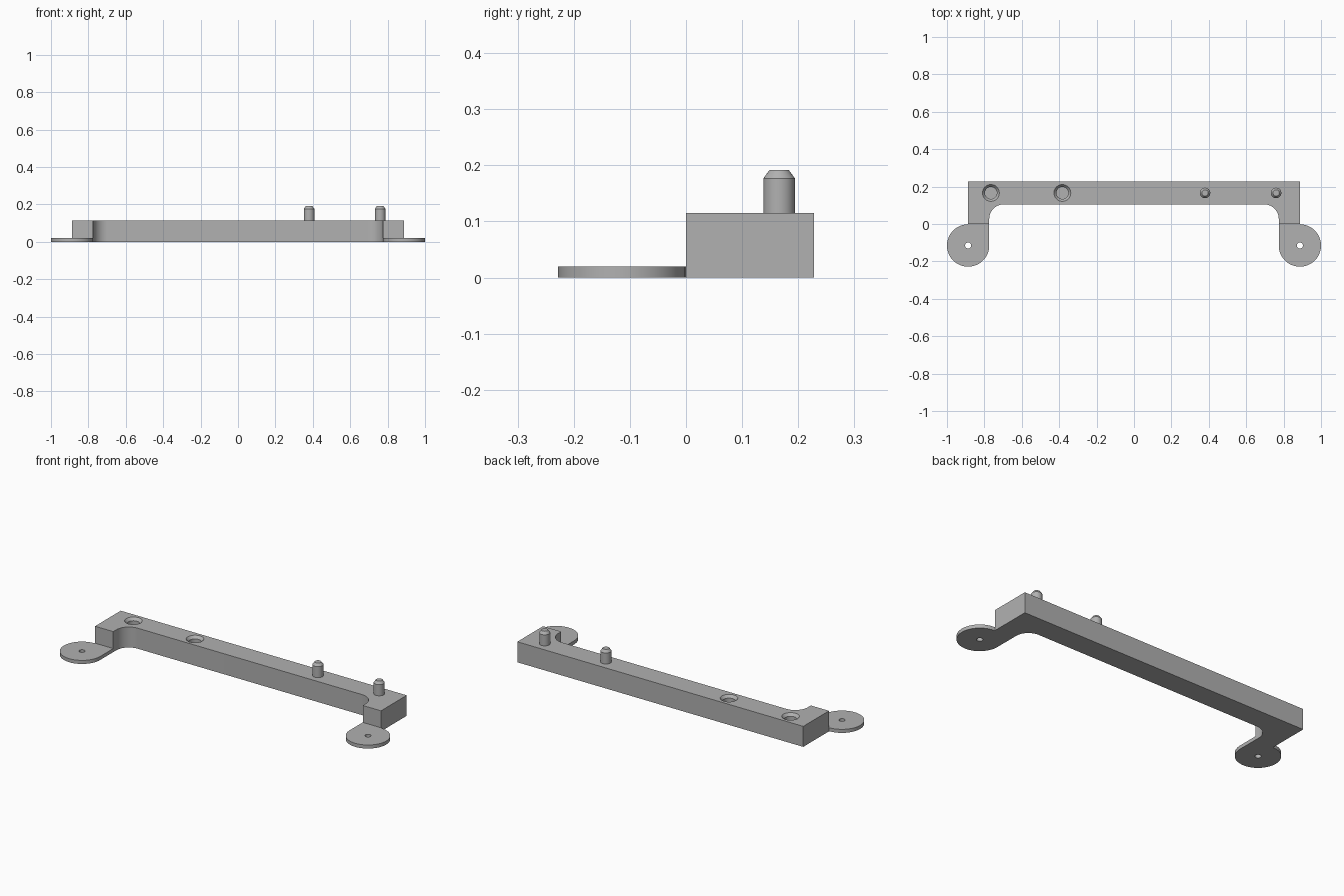
import bpy
import bmesh
from math import sin, cos, pi, radians

if "Cube" in bpy.data.objects:
    bpy.data.objects.remove(bpy.data.objects["Cube"], do_unlink=True)

grey = bpy.data.materials.new("plain grey")
grey.use_nodes = True
grey.diffuse_color = (0.44, 0.44, 0.44, 1)
grey.node_tree.nodes["Principled BSDF"].inputs["Base Color"].default_value = grey.diffuse_color

HALF, INNER = 0.887, 0.774      # outer and inner half widths of the bracket
BACK, BEAM_FRONT = 0.228, 0.105
HEIGHT, TAB = 0.115, 0.02
FILLET = 0.078
EAR_R, EAR_Y = 0.113, -0.115


def finish(name, bm):
    bmesh.ops.recalc_face_normals(bm, faces=bm.faces)
    mesh = bpy.data.meshes.new(name)
    bm.to_mesh(mesh)
    bm.free()
    mesh.materials.append(grey)
    obj = bpy.data.objects.new(name, mesh)
    bpy.context.collection.objects.link(obj)
    return obj


def select(obj):
    bpy.ops.object.select_all(action='DESELECT')
    obj.select_set(True)
    bpy.context.view_layer.objects.active = obj


def smooth(obj):
    select(obj)
    bpy.ops.object.shade_smooth_by_angle(angle=radians(30))


def arc(cx, cy, r, start, end, steps):
    angles = [radians(start + (end - start) * i / steps) for i in range(steps + 1)]
    return [(cx + r * cos(a), cy + r * sin(a)) for a in angles]


def extrude(name, outline, height):
    bm = bmesh.new()
    face = bm.faces.new([bm.verts.new((x, y, 0)) for x, y in outline])
    top = bmesh.ops.extrude_face_region(bm, geom=[face])["geom"]
    bmesh.ops.translate(bm, vec=(0, 0, height),
                        verts=[v for v in top if isinstance(v, bmesh.types.BMVert)])
    return finish(name, bm)


def turned(name, x, y, profile, sides=48):
    """Closed round solid from (radius, height) pairs."""
    bm = bmesh.new()
    rings = [[bm.verts.new((x + r * cos(2 * pi * i / sides), y + r * sin(2 * pi * i / sides), z))
              for i in range(sides)] for r, z in profile]
    for low, high in zip(rings, rings[1:]):
        for i in range(sides):
            j = (i + 1) % sides
            bm.faces.new((low[i], low[j], high[j], high[i]))
    bm.faces.new(rings[0])
    bm.faces.new(rings[-1])
    return finish(name, bm)


def cut(obj, cutter):
    mod = obj.modifiers.new("hole", 'BOOLEAN')
    mod.operation = 'DIFFERENCE'
    mod.solver = 'EXACT'
    mod.object = cutter
    select(obj)
    bpy.ops.object.modifier_apply(modifier=mod.name)
    bpy.data.objects.remove(cutter, do_unlink=True)


# Beam with two short legs and rounded inner corners
right_half = [(HALF, BACK), (HALF, 0), (INNER, 0)]
right_half += arc(INNER - FILLET, BEAM_FRONT - FILLET, FILLET, 0, 90, 16)
left_half = [(-x, y) for x, y in reversed(right_half)]
beam = extrude("beam", right_half + left_half, HEIGHT)

# Blind sockets with a chamfered mouth
PEG_Y = 0.166
for x in (-0.765, -0.383):
    cut(beam, turned("socket_cutter", x, PEG_Y,
                     [(0.032, 0.035), (0.032, 0.1), (0.045, HEIGHT), (0.045, HEIGHT + 0.02)]))
smooth(beam)

# Pegs with chamfered tips
for name, x in (("inner_peg", 0.38), ("outer_peg", 0.76)):
    smooth(turned(name, x, PEG_Y,
                  [(0.028, HEIGHT - 0.01), (0.028, 0.177), (0.017, 0.192)]))

# Thin round mounting ears, squared off on the inner rear side
for name, side in (("left_ear", 1), ("right_ear", -1)):
    outline = [(INNER, 0)] + arc(HALF, EAR_Y, EAR_R, 180, 450, 72)
    outline[-1] = (HALF, 0)
    ear = extrude(name, [(side * x, y) for x, y in outline], TAB)
    cut(ear, turned("screw_cutter", side * HALF, EAR_Y, [(0.016, -0.02), (0.016, 0.04)], 32))
    smooth(ear)
